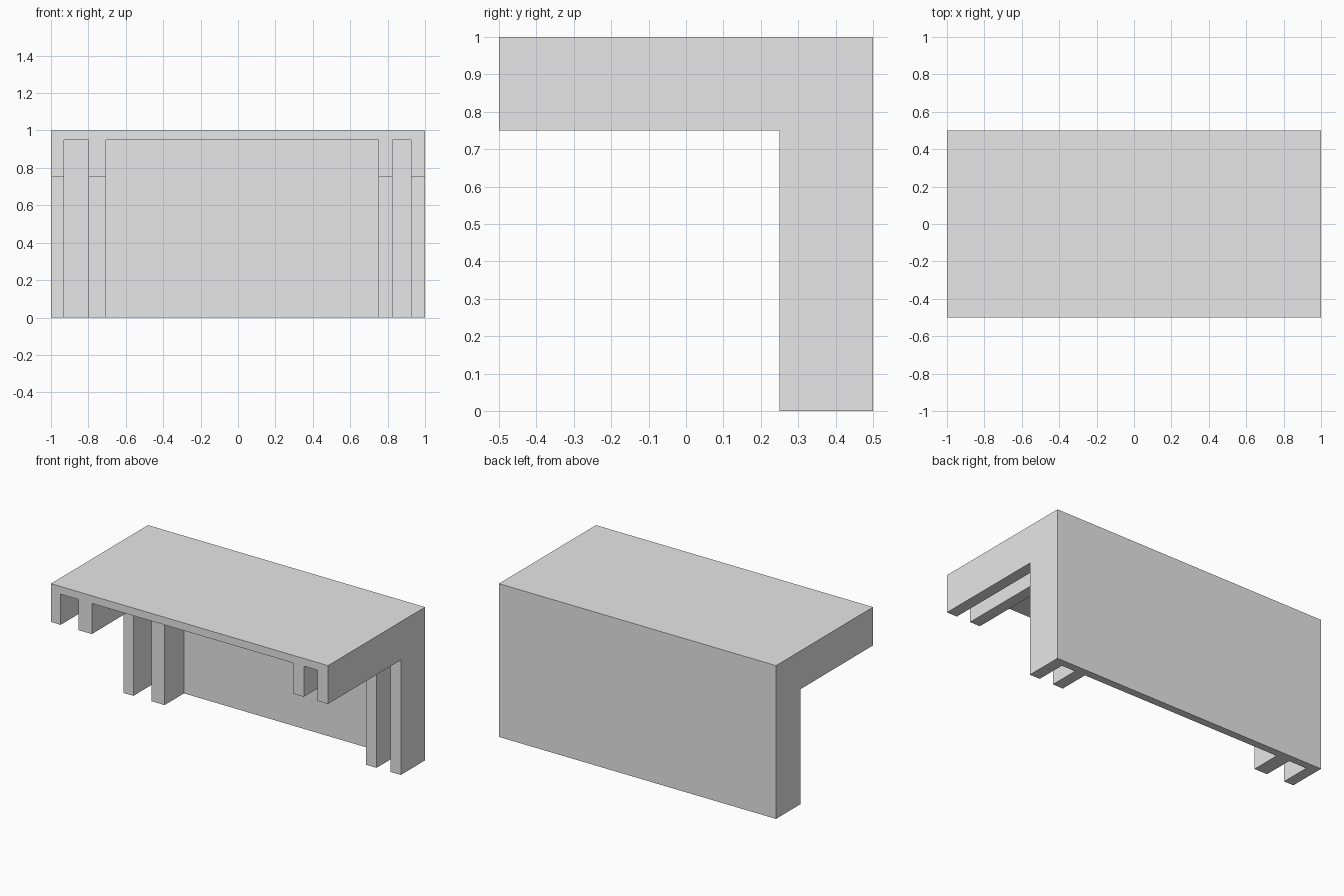
import bpy

cube = bpy.data.objects.get("Cube")
if cube:
    bpy.data.objects.remove(cube, do_unlink=True)

GREY = (0.8, 0.8, 0.8, 1.0)
mat = bpy.data.materials.new("plain grey")
mat.use_nodes = True
mat.diffuse_color = GREY
mat.node_tree.nodes["Principled BSDF"].inputs["Base Color"].default_value = GREY

# Overall sizes
HALF_W, HALF_D, HEIGHT = 1.0, 0.5, 1.0
PANEL = 0.05          # thickness of top and back panels
ARM = 0.25            # depth of each bracket arm


def extrude_profile(name, profile, x0, x1):
    """Solid made by sweeping a (y, z) outline from x0 to x1."""
    n = len(profile)
    verts = [(x, y, z) for x in (x0, x1) for y, z in profile]
    faces = [tuple(reversed(range(n))), tuple(range(n, 2 * n))]
    faces += [(i, (i + 1) % n, n + (i + 1) % n, n + i) for i in range(n)]
    mesh = bpy.data.meshes.new(name)
    mesh.from_pydata(verts, [], faces)
    mesh.materials.append(mat)
    obj = bpy.data.objects.new(name, mesh)
    bpy.context.collection.objects.link(obj)
    return obj


def l_profile(thickness):
    """L outline: top arm forward, back arm down, sharing the rear top corner."""
    inner_y, inner_z = HALF_D - thickness, HEIGHT - thickness
    return [(HALF_D, 0), (HALF_D, HEIGHT), (-HALF_D, HEIGHT),
            (-HALF_D, inner_z), (inner_y, inner_z), (inner_y, 0)]


# Thin top and back shell
shell = extrude_profile("top_and_back_panel", l_profile(PANEL), -HALF_W, HALF_W)

# Deep L brackets under the shell, unevenly spaced at either end
brackets = {
    "right_outer_bracket": (-1.0, -0.93),
    "right_inner_bracket": (-0.80, -0.705),
    "left_inner_bracket": (0.75, 0.825),
    "left_outer_bracket": (0.925, 1.0),
}
for name, (x0, x1) in brackets.items():
    bracket = extrude_profile(name, l_profile(ARM), x0, x1)
    # Join each bracket into the shell as one clean solid
    union = shell.modifiers.new(name, "BOOLEAN")
    union.operation = "UNION"
    union.solver = "EXACT"
    union.object = bracket
    bracket.hide_render = True
    bracket.hide_set(True)

# Apply the unions and drop the helper solids
bpy.context.view_layer.update()
depsgraph = bpy.context.evaluated_depsgraph_get()
joined = bpy.data.meshes.new_from_object(shell.evaluated_get(depsgraph))
shell.modifiers.clear()
shell.data = joined
shell.name = "shelf_with_brackets"
for name in brackets:
    bpy.data.objects.remove(bpy.data.objects[name], do_unlink=True)
